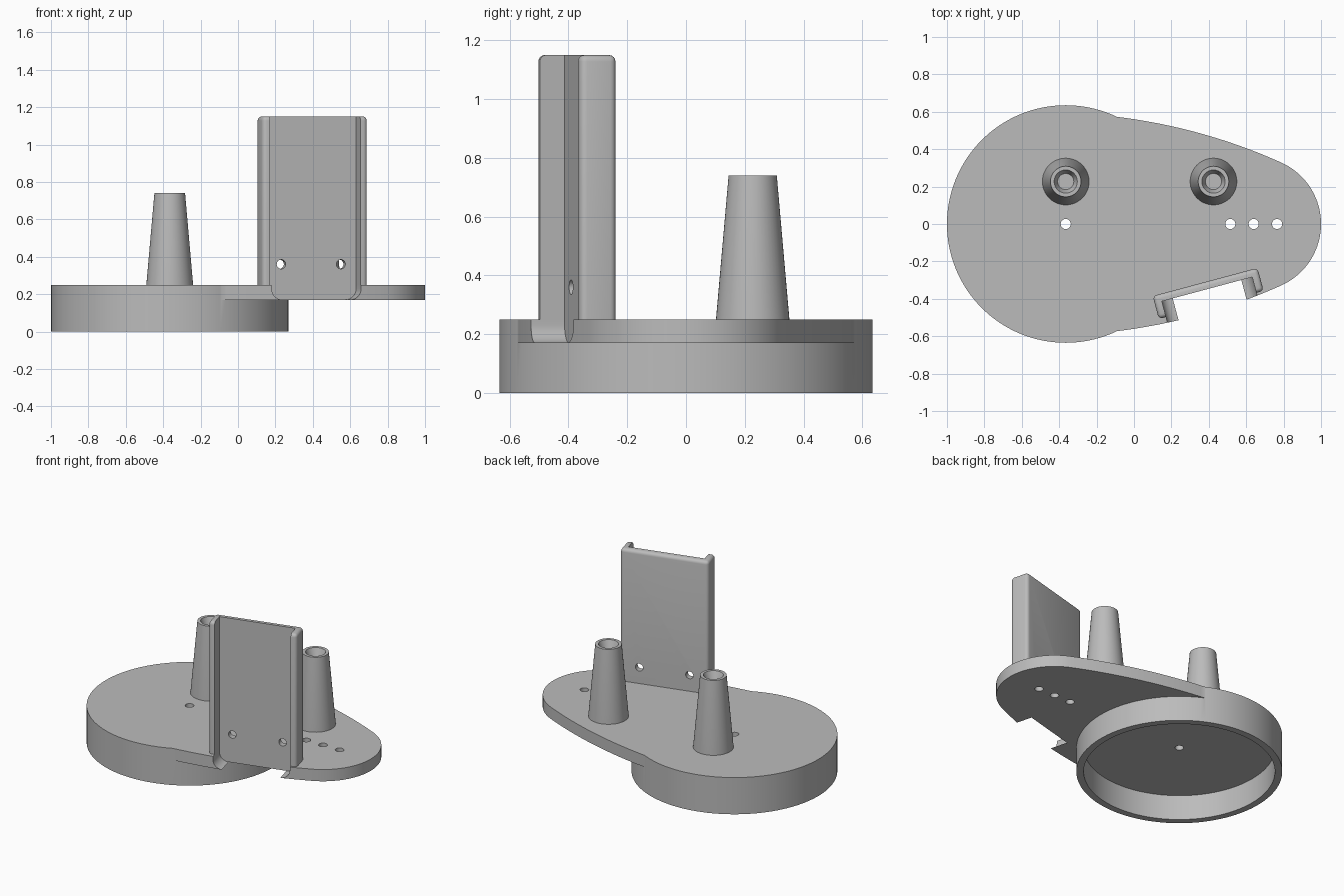
import bpy, bmesh
from math import cos, sin, pi, radians, atan2
from mathutils import Matrix, Vector

if "Cube" in bpy.data.objects:
    bpy.data.objects.remove(bpy.data.objects["Cube"], do_unlink=True)

grey = bpy.data.materials.new("light_grey")
grey.use_nodes = True
grey.diffuse_color = (0.5, 0.5, 0.5, 1)
grey.node_tree.nodes["Principled BSDF"].inputs["Base Color"].default_value = (0.5, 0.5, 0.5, 1)


def make(name, bm, matrix=Matrix()):
    bmesh.ops.recalc_face_normals(bm, faces=bm.faces[:])
    bmesh.ops.transform(bm, matrix=matrix, verts=bm.verts[:])
    mesh = bpy.data.meshes.new(name)
    bm.to_mesh(mesh)
    bm.free()
    mesh.materials.append(grey)
    obj = bpy.data.objects.new(name, mesh)
    bpy.context.collection.objects.link(obj)
    return obj


def prism(name, points, direction, matrix=Matrix()):
    """Extrude a closed outline of 3D points along a direction."""
    bm = bmesh.new()
    face = bm.faces.new([bm.verts.new(p) for p in points])
    new = bmesh.ops.extrude_face_region(bm, geom=[face])["geom"]
    bmesh.ops.translate(bm, vec=Vector(direction),
                        verts=[g for g in new if isinstance(g, bmesh.types.BMVert)])
    return make(name, bm, matrix)


def cylinder(name, x, y, radius, z0, z1, sides=128):
    ring = [(x + radius * cos(2 * pi * i / sides), y + radius * sin(2 * pi * i / sides), z0)
            for i in range(sides)]
    return prism(name, ring, (0, 0, z1 - z0))


def combine(obj, other, operation):
    """Apply a boolean and remove the helper."""
    other.hide_render = True
    mod = obj.modifiers.new(operation, "BOOLEAN")
    mod.operation, mod.solver, mod.object = operation, "EXACT", other
    bpy.context.view_layer.objects.active = obj
    bpy.ops.object.modifier_apply(modifier=mod.name)
    bpy.data.objects.remove(other, do_unlink=True)


def smooth(obj):
    bpy.ops.object.select_all(action="DESELECT")
    obj.select_set(True)
    bpy.context.view_layer.objects.active = obj
    bpy.ops.object.shade_smooth_by_angle(angle=radians(25))


DRUM_X, DRUM_R, TOP, UNDER = -0.365, 0.635, 0.25, 0.17
END_X, END_R = 0.64, 0.36

# Tapered plate outline: bowed side, round end, mirrored side
start, control, end = Vector((-0.1, 0.574)), Vector((0.372, 0.517)), Vector((0.797, 0.324))
side = [Vector((-0.3, 0.4))]
for i in range(25):
    t = i / 24
    side.append(start * (1 - t) ** 2 + control * 2 * t * (1 - t) + end * t * t)
a = atan2(end.y, end.x - END_X)
for i in range(1, 20):
    b = a * (1 - i / 20)
    side.append(Vector((END_X + END_R * cos(b), END_R * sin(b))))
outline = [(p.x, p.y, UNDER) for p in side] + [(1, 0, UNDER)]
outline += [(p.x, -p.y, UNDER) for p in reversed(side)]

# Hollow drum joined to the plate
base = cylinder("base", DRUM_X, 0, DRUM_R, 0, TOP)
combine(base, prism("plate", outline, (0, 0, TOP - UNDER)), "UNION")
combine(base, cylinder("drum_recess", DRUM_X, 0, 0.59, -0.1, UNDER), "DIFFERENCE")
for x in (DRUM_X, 0.515, END_X, 0.765):
    combine(base, cylinder("pin_hole", x, 0, 0.027, 0.1, 0.4, 32), "DIFFERENCE")

# Upright bracket, turned about its back corner
W, D, H, WALL = 0.58, 0.127, 1.15, 0.04
turn = Matrix.Translation((0.1, -0.385, 0)) @ Matrix.Rotation(radians(15), 4, "Z")
bm = bmesh.new()
bmesh.ops.create_cube(bm, size=1, matrix=Matrix.Translation((W / 2, -D / 2, H / 2))
                      @ Matrix.Diagonal((W, D, H, 1)))
bmesh.ops.bevel(bm, geom=bm.edges[:], offset=0.022, segments=4, profile=0.5, affect="EDGES")
cut = bmesh.ops.bisect_plane(bm, geom=bm.verts[:] + bm.edges[:] + bm.faces[:],
                             plane_co=(0, 0, TOP), plane_no=(0, 0, 1), clear_inner=True)
bmesh.ops.edgeloop_fill(bm, edges=[g for g in cut["geom_cut"] if isinstance(g, bmesh.types.BMEdge)])
bracket = make("bracket", bm, turn)


def slot():
    """Slot with rounded lower corners, open at the front and top."""
    r = 0.06
    half = [(WALL, 1.4)]
    for i in range(9):
        t = pi / 2 * i / 8
        half.append((WALL + r - r * cos(t), UNDER + r - r * sin(t)))
    half.append((WALL + r, 0.05))
    pts = half + [(W - x, z) for x, z in reversed(half)]
    return prism("slot", [(x, -WALL, z) for x, z in pts], (0, -0.35, 0), turn)


combine(base, slot(), "DIFFERENCE")
combine(bracket, slot(), "DIFFERENCE")

# Screw holes through the bracket
for x in (0.125, W - 0.125):
    ring = [(x + 0.025 * cos(2 * pi * i / 32), 0.05, 0.36 + 0.025 * sin(2 * pi * i / 32))
            for i in range(32)]
    combine(bracket, prism("screw_hole", ring, (0, -0.15, 0), turn), "DIFFERENCE")

smooth(base)
smooth(bracket)

# Tapered posts with a dished top
profile = [(0, TOP - 0.01), (0.125, TOP - 0.01), (0.125, TOP), (0.082, 0.74),
           (0.062, 0.74), (0.043, 0.69), (0, 0.69)]
for name, x in (("right_post", DRUM_X), ("left_post", 0.425)):
    bm = bmesh.new()
    verts = [bm.verts.new((r, 0, z)) for r, z in profile]
    edges = [bm.edges.new(pair) for pair in zip(verts, verts[1:])]
    bmesh.ops.spin(bm, geom=verts + edges, cent=(0, 0, 0), axis=(0, 0, 1),
                   angle=2 * pi, steps=48)
    bmesh.ops.remove_doubles(bm, verts=bm.verts[:], dist=0.0005)
    smooth(make(name, bm, Matrix.Translation((x, 0.227, 0))))
